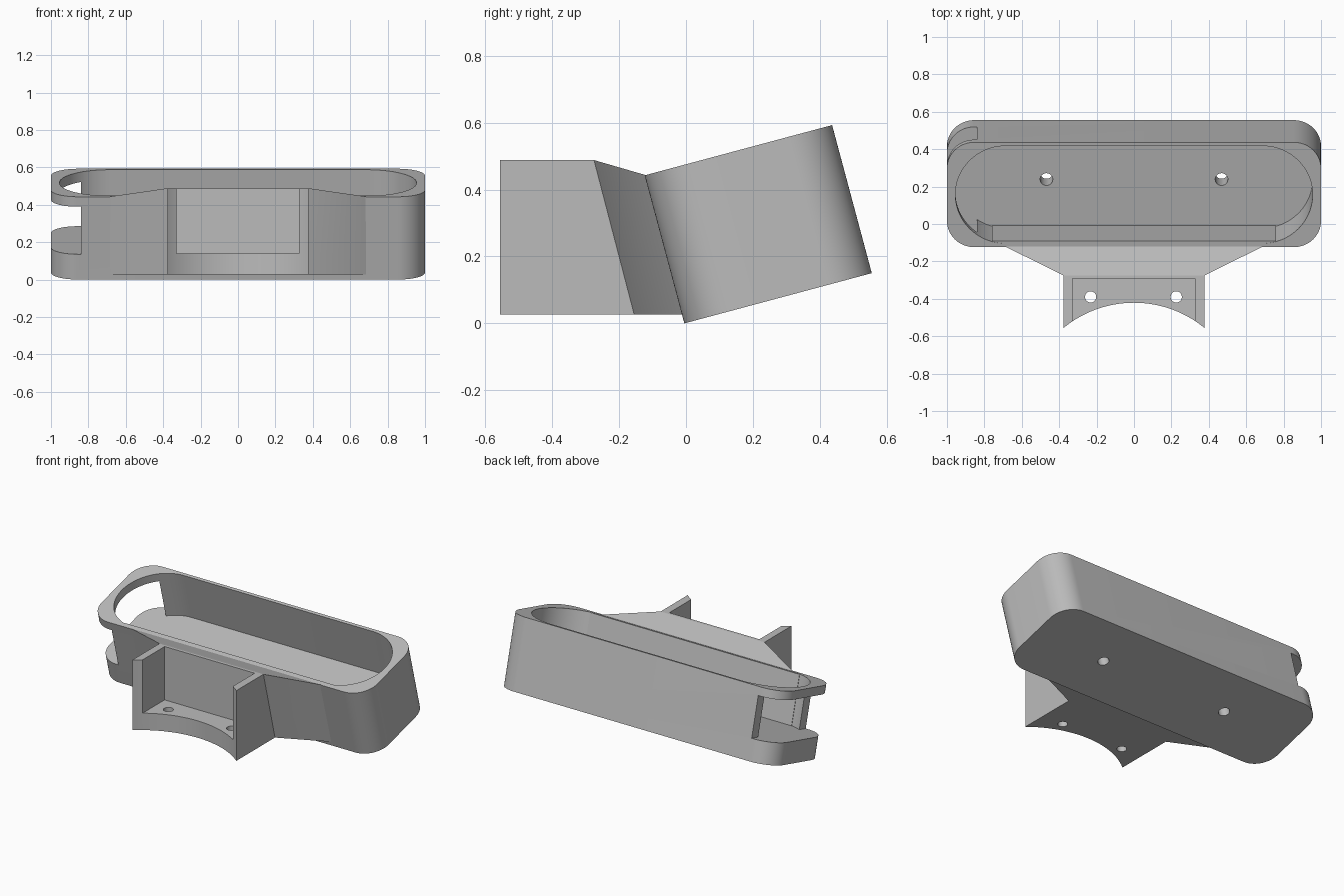
import bpy, bmesh, math
from mathutils import Matrix, Vector

if "Cube" in bpy.data.objects:
    bpy.data.objects.remove(bpy.data.objects["Cube"], do_unlink=True)

GREY = (0.5, 0.5, 0.5, 1)
mat = bpy.data.materials.new("plain grey")
mat.use_nodes = True
mat.diffuse_color = GREY
mat.node_tree.nodes["Principled BSDF"].inputs["Base Color"].default_value = GREY


def make_object(name, bm):
    bmesh.ops.recalc_face_normals(bm, faces=bm.faces)
    mesh = bpy.data.meshes.new(name)
    bm.to_mesh(mesh)
    bm.free()
    mesh.materials.append(mat)
    ob = bpy.data.objects.new(name, mesh)
    bpy.context.collection.objects.link(ob)
    return ob


def prism(name, outline, low, high, axis="z"):
    """Extrude an outline along z, or a (y, z) outline along x."""
    bm = bmesh.new()
    place = (lambda a, b: (a, b, low)) if axis == "z" else (lambda a, b: (low, a, b))
    face = bm.faces.new([bm.verts.new(place(a, b)) for a, b in outline])
    new = bmesh.ops.extrude_face_region(bm, geom=[face])["geom"]
    step = Vector((0, 0, high - low)) if axis == "z" else Vector((high - low, 0, 0))
    bmesh.ops.translate(bm, vec=step, verts=[v for v in new if isinstance(v, bmesh.types.BMVert)])
    return make_object(name, bm)


def rounded(x0, x1, y0, y1, r, steps=20):
    """Rectangle outline with round corners."""
    pts = []
    corners = [(x1 - r, y1 - r), (x0 + r, y1 - r), (x0 + r, y0 + r), (x1 - r, y0 + r)]
    for i, (cx, cy) in enumerate(corners):
        for k in range(steps + 1):
            a = (i + k / steps) * math.pi / 2
            pts.append((cx + r * math.cos(a), cy + r * math.sin(a)))
    return pts


def circle(cx, cy, r, n=32):
    return [(cx + r * math.cos(math.tau * k / n), cy + r * math.sin(math.tau * k / n)) for k in range(n)]


def rect(x0, x1, y0, y1):
    return [(x0, y0), (x1, y0), (x1, y1), (x0, y1)]


def cut(ob, cutters):
    """Subtract the cutters, then delete them."""
    for c in cutters:
        mod = ob.modifiers.new("cut", "BOOLEAN")
        mod.operation = "DIFFERENCE"
        mod.solver = "EXACT"
        mod.object = c
    dg = bpy.context.evaluated_depsgraph_get()
    mesh = bpy.data.meshes.new_from_object(ob.evaluated_get(dg))
    ob.modifiers.clear()
    ob.data = mesh
    for c in cutters:
        bpy.data.objects.remove(c, do_unlink=True)


DEPTH, HEIGHT, FLOOR = 0.58, 0.458, 0.14
MID = DEPTH / 2
tilt = Matrix.Translation((0, -0.005, 0)) @ Matrix.Rotation(math.radians(15), 4, "X")

# Tray: rounded box with a long cavity, an open notch at one end and floor holes
tray = prism("tray", rounded(-1, 1, 0, DEPTH, 0.145), 0, HEIGHT)
cutters = [
    prism("cavity", rounded(-0.955, 0.955, 0.02, 0.56, 0.2699), FLOOR, 1),
    prism("notch", rect(-1.2, -0.84, -0.2, 0.8), FLOOR, 0.403),
]
cutters += [prism("floor_hole", circle(x, MID, 0.034), -0.2, 0.3) for x in (-0.468, 0.468)]
cut(tray, cutters)

# Flat lining on the inside of the tray's front wall
lining = prism("front_lining", rect(-0.76, 0.76, 0.015, 0.034), FLOOR - 0.01, HEIGHT - 0.001)
for ob in (tray, lining):
    ob.data.transform(tilt)

# Flared neck between bracket and tray
bm = bmesh.new()
for side in (-1, 1):
    for x, y, z in ((0.377, -0.275, 0.488), (0.377, -0.155, 0.027),
                    (0.69, -0.12, 0.443), (0.69, -0.01, 0.027),
                    (0.68, -0.1, 0.437), (0.68, 0.01, 0.027)):
        bm.verts.new((side * x, y, z))
bmesh.ops.convex_hull(bm, input=bm.verts)
neck = make_object("flared_neck", bm)

# Bracket: block with a curved front, an open pocket and two screw holes
side_profile = [(-0.56, 0.027), (-0.155, 0.027), (-0.275, 0.488), (-0.56, 0.488)]
bracket = prism("bracket", side_profile, -0.377, 0.377, "x")
cutters = [
    prism("curved_front", circle(0, -1.015, 0.594, 160), -0.5, 1),
    prism("pocket", rect(-0.328, 0.325, -0.8, -0.292), 0.138, 1),
]
cutters += [prism("screw_hole", circle(x, -0.39, 0.03), -0.5, 0.4) for x in (-0.232, 0.226)]
cut(bracket, cutters)

# Smooth the curves, keep the edges sharp
bpy.ops.object.select_all(action="DESELECT")
for ob in (tray, lining, neck, bracket):
    ob.select_set(True)
bpy.context.view_layer.objects.active = tray
bpy.ops.object.shade_smooth_by_angle(angle=math.radians(30))
